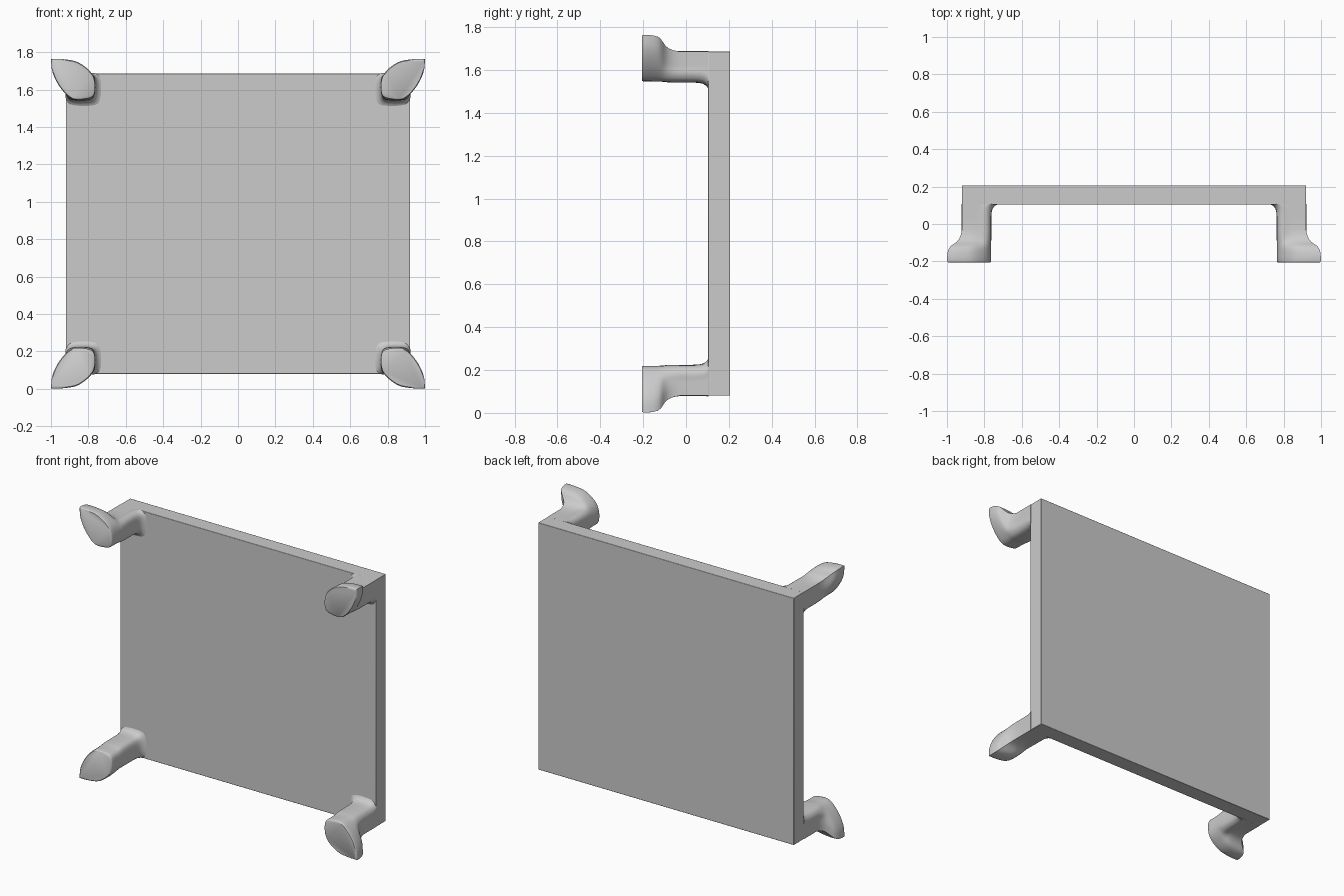
import bpy, bmesh
from mathutils import Vector

if "Cube" in bpy.data.objects:
    bpy.data.objects.remove(bpy.data.objects["Cube"])

MID_Z = 0.883

# Matching cross-sections (x, z) of the lower right leg: square stem and leaf-shaped foot
STEM = [(.92, .08), (.92, .12), (.92, .15), (.92, .19), (.89, .22), (.80, .222),
        (.768, .195), (.765, .11), (.79, .08), (.83, .08), (.86, .08), (.89, .08)]
FOOT = [(.999, .002), (.995, .06), (.972, .12), (.93, .18), (.88, .217), (.80, .213),
        (.769, .19), (.765, .13), (.782, .08), (.82, .042), (.87, .014), (.94, .003)]


def smooth_outline(pts, steps=4):
    """Spline through the points, starting and ending at a sharp first corner."""
    p = [Vector(q) for q in pts]
    p = [p[0]] + p + [p[0], p[0]]
    out = []
    for i in range(1, len(p) - 2):
        a, b, c, d = p[i - 1:i + 3]
        for k in range(steps):
            t = k / steps
            out.append(.5 * (2 * b + (c - a) * t + (2 * a - 5 * b + 4 * c - d) * t * t
                             + (3 * b - a - 3 * c + d) * t ** 3))
    return out


def finish(bm, name):
    bmesh.ops.recalc_face_normals(bm, faces=bm.faces)
    mesh = bpy.data.meshes.new(name)
    bm.to_mesh(mesh)
    bm.free()
    obj = bpy.data.objects.new(name, mesh)
    bpy.context.collection.objects.link(obj)
    obj.location.z = MID_Z
    bpy.ops.object.select_all(action='DESELECT')
    obj.select_set(True)
    bpy.context.view_layer.objects.active = obj
    bpy.ops.object.shade_smooth_by_angle(angle=0.7)
    return obj


# Flat square board with a tiny edge bevel
bm = bmesh.new()
bmesh.ops.create_cube(bm, size=1)
for v in bm.verts:
    v.co = (v.co.x * 1.84, .155 + v.co.y * .103, v.co.z * 1.606)
board = finish(bm, "board")
bev = board.modifiers.new("edge_bevel", 'BEVEL')
bev.width = .003
bev.segments = 2

# Leg lofted from the board to the flared foot: (y, flare, fillet scale, end scale)
RINGS = [(.106, 0, 1.24, 1), (.101, 0, 1.16, 1), (.092, 0, 1.09, 1), (.080, 0, 1.04, 1),
         (.062, 0, 1.01, 1), (.03, 0, 1, 1), (-.03, 0, 1, 1), (-.06, .08, 1, 1),
         (-.08, .19, 1, 1), (-.095, .34, 1, 1), (-.107, .56, 1, 1), (-.117, .75, 1, 1),
         (-.13, .88, 1, 1), (-.15, .96, 1, 1), (-.175, 1, 1, 1), (-.197, 1, 1, 1),
         (-.203, 1, 1, .985), (-.206, 1, 1, .95)]
stem, foot = smooth_outline(STEM), smooth_outline(FOOT)
corner, middle = Vector((.92, .08)), Vector((.88, .11))
bm = bmesh.new()
loops = []
for y, flare, fillet, end in RINGS:
    ring = []
    for s, f in zip(stem, foot):
        q = corner + (s.lerp(f, flare) - corner) * fillet
        q = middle + (q - middle) * end
        ring.append(bm.verts.new((q.x, y, q.y - MID_Z)))
    loops.append(ring)
n = len(stem)
for a, b in zip(loops, loops[1:]):
    for i in range(n):
        bm.faces.new((a[i], a[(i + 1) % n], b[(i + 1) % n], b[i]))
bm.faces.new(loops[-1])
bm.faces.new(loops[0])
legs = finish(bm, "corner_legs")

# Mirror to all four corners
mir = legs.modifiers.new("four_corners", 'MIRROR')
mir.use_axis = (True, False, True)
mir.use_mirror_merge = False
